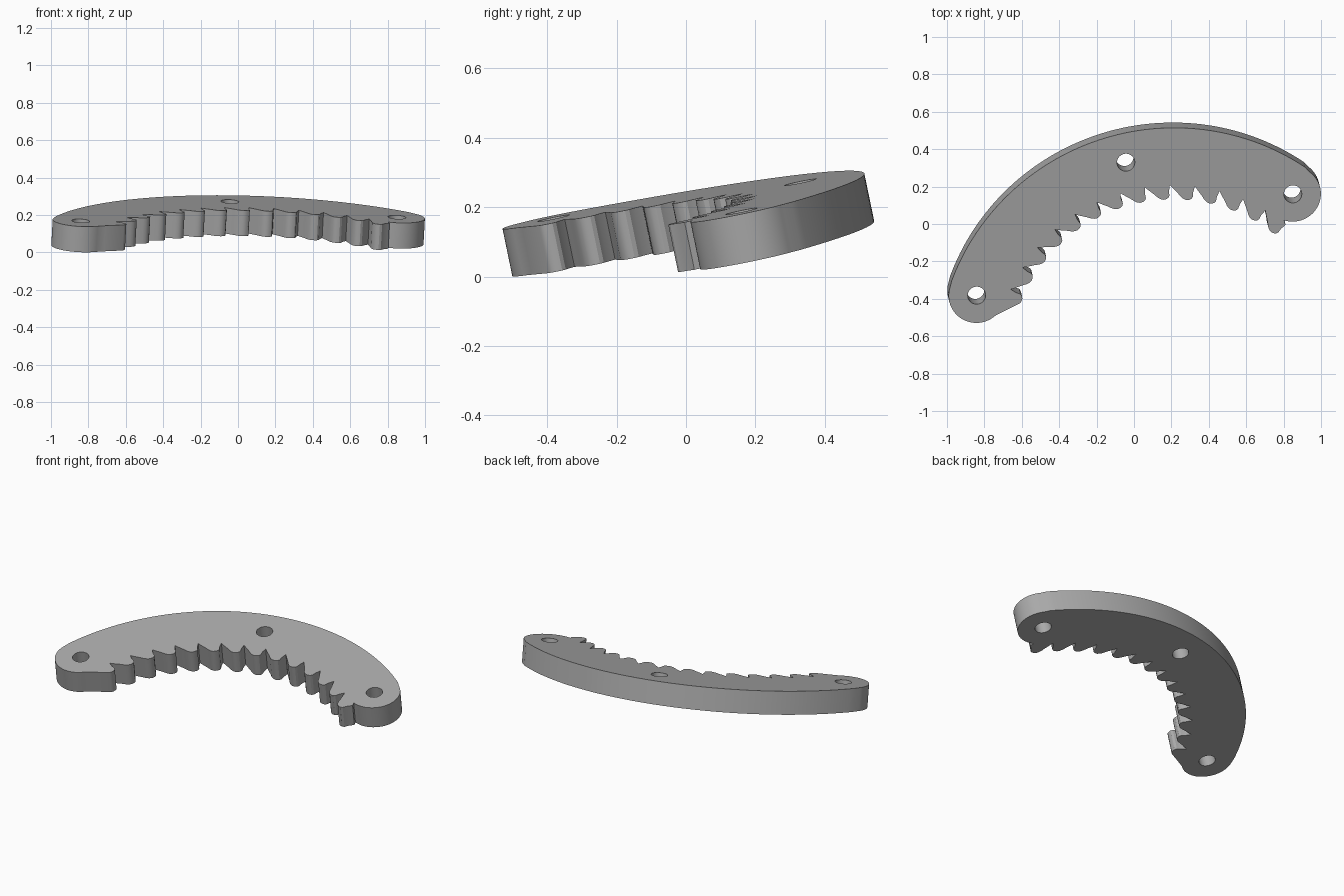
import bpy, bmesh, math
from mathutils import Matrix, Vector

cube = bpy.data.objects.get("Cube")
if cube:
    bpy.data.objects.remove(cube)

THICK = 0.14
GEAR = Vector((0.21, -0.73))          # common centre of teeth, holes and back
BACK_R, END_R, HOLE_R = 1.255, 0.15, 0.048
LEFT_END, RIGHT_END = Vector((-0.838, -0.39)), Vector((0.849, 0.163))
MID_HOLE = Vector((-0.047, 0.336))
TEETH, PITCH, FIRST = 14, 360 / 44, 156.7


def polar(centre, radius, deg):
    a = math.radians(deg)
    return centre + Vector((math.cos(a), math.sin(a))) * radius


def arc(centre, radius, start, end, steps):
    return [polar(centre, radius, start + (end - start) * i / steps)
            for i in range(steps + 1)]


# Outline: right end, curved back, left end, then hooked teeth
right_dir = math.degrees(math.atan2(*(RIGHT_END - GEAR).yx))
left_dir = math.degrees(math.atan2(*(LEFT_END - GEAR).yx))
outline = arc(RIGHT_END, END_R, -108, right_dir, 28)
outline += arc(GEAR, BACK_R, right_dir, left_dir, 72)[1:-1]
outline += arc(LEFT_END, END_R, left_dir, 313, 28)
outline.append(Vector((-0.705, -0.483)))

# One tooth: angle offset from its root, and radius
tooth = [(7.2, 0.925), (5.4, 0.897), (4.2, 0.877), (3.3, 0.868), (2.4, 0.864),
         (1.4, 0.866), (0.6, 0.873), (0.2, 0.885), (0.3, 0.91), (0, 0.943)]
for k in range(TEETH):
    for offset, radius in tooth[3 if k == 0 else 0:]:
        outline.append(polar(GEAR, radius, FIRST - k * PITCH + offset))

# Fill the profile with its three bolt holes, then give it thickness
bm = bmesh.new()
loops = [outline] + [arc(c, HOLE_R, 0, 360, 32)[:-1]
                     for c in (LEFT_END, MID_HOLE, RIGHT_END)]
for loop in loops:
    verts = [bm.verts.new((p.x, p.y, 0)) for p in loop]
    for i, v in enumerate(verts):
        bm.edges.new((verts[i - 1], v))
bmesh.ops.triangle_fill(bm, edges=bm.edges[:], use_beauty=True, normal=(0, 0, 1))
solid = bmesh.ops.extrude_face_region(bm, geom=bm.faces[:])
lower = [g for g in solid["geom"] if isinstance(g, bmesh.types.BMVert)]
bmesh.ops.translate(bm, verts=lower, vec=(0, 0, -THICK))
bmesh.ops.recalc_face_normals(bm, faces=bm.faces[:])

# Tilt the plate
normal = Vector((0.0545, -0.207, 1)).normalized()
side = Vector((1, 0, -0.0545)).normalized()
tilt = Matrix((side, normal.cross(side), normal)).transposed().to_4x4()
bm.transform(Matrix.Translation((0, 0, 0.2005)) @ tilt)
lowest = min(v.co.z for v in bm.verts)
bmesh.ops.translate(bm, verts=bm.verts[:], vec=(0, 0, -lowest))

mesh = bpy.data.meshes.new("toothed_arc_plate")
bm.to_mesh(mesh)
bm.free()
plate = bpy.data.objects.new("toothed_arc_plate", mesh)
bpy.context.collection.objects.link(plate)

# Plain grey
grey = bpy.data.materials.new("plain_grey")
grey.use_nodes = True
colour = (0.4, 0.4, 0.4, 1)
grey.diffuse_color = colour
grey.node_tree.nodes["Principled BSDF"].inputs["Base Color"].default_value = colour
mesh.materials.append(grey)

bpy.ops.object.select_all(action="DESELECT")
plate.select_set(True)
bpy.context.view_layer.objects.active = plate
bpy.ops.object.shade_smooth_by_angle(angle=math.radians(30))
